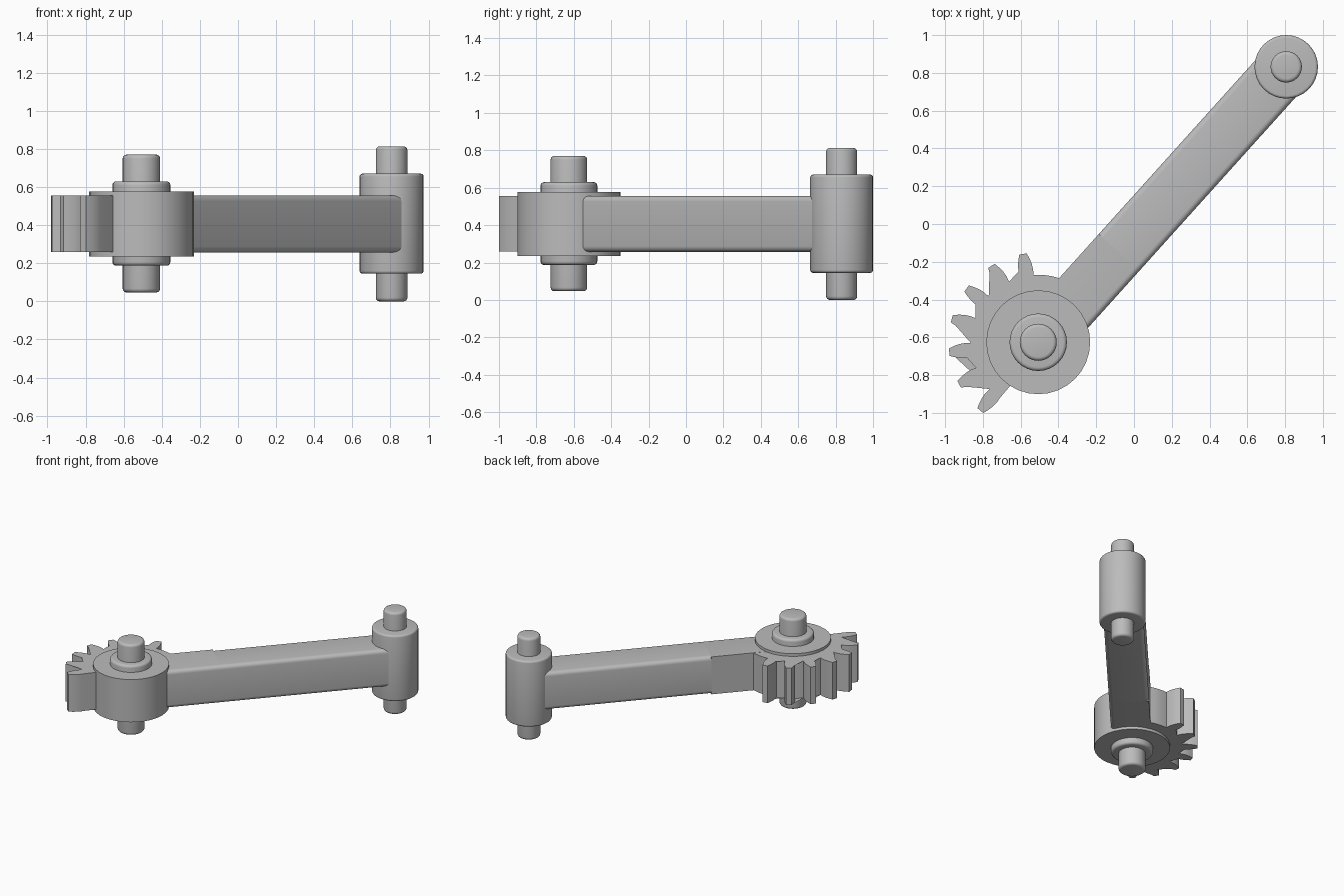
import bpy, bmesh
from math import sin, cos, radians, asin, pi
from mathutils import Matrix, Vector

cube = bpy.data.objects.get("Cube")
if cube:
    bpy.data.objects.remove(cube, do_unlink=True)

# One plain grey metal
metal = bpy.data.materials.new("grey_metal")
metal.use_nodes = True
GREY = (0.5, 0.5, 0.5, 1)
metal.diffuse_color = GREY
metal.node_tree.nodes["Principled BSDF"].inputs["Base Color"].default_value = GREY

HUB = Vector((-0.507, -0.626, 0))
BOSS = Vector((0.806, 0.832, 0))
SPAN = BOSS - HUB
ARM_Z = (0.257, 0.556)
HALF_W = 0.145


def finish(name, bm, matrix=Matrix()):
    bmesh.ops.recalc_face_normals(bm, faces=bm.faces)
    mesh = bpy.data.meshes.new(name)
    bm.to_mesh(mesh)
    bm.free()
    mesh.materials.append(metal)
    obj = bpy.data.objects.new(name, mesh)
    obj.matrix_world = matrix
    bpy.context.collection.objects.link(obj)
    bpy.ops.object.select_all(action='DESELECT')
    obj.select_set(True)
    bpy.context.view_layer.objects.active = obj
    bpy.ops.object.shade_smooth_by_angle(angle=radians(35))
    return obj


def prism(name, outline, vector, matrix=Matrix()):
    """Extrude a closed outline of 3D points along a vector."""
    bm = bmesh.new()
    face = bm.faces.new([bm.verts.new(p) for p in outline])
    moved = bmesh.ops.extrude_face_region(bm, geom=[face])["geom"]
    # The source face stays as the near cap
    verts = [g for g in moved if isinstance(g, bmesh.types.BMVert)]
    bmesh.ops.translate(bm, verts=verts, vec=vector)
    if face.is_valid and len([f for f in bm.faces if len(f.verts) == len(outline)]) < 2:
        bm.faces.new([v for v in bm.verts if v not in verts])
    return finish(name, bm, matrix)


def cylinder(name, centre, radius, z0, z1, round_edge=0, sides=32):
    """Upright cylinder with optionally rounded rims."""
    bm = bmesh.new()
    bmesh.ops.create_cone(bm, cap_ends=True, segments=sides, radius1=radius,
                          radius2=radius, depth=z1 - z0)
    if round_edge:
        rims = [e for e in bm.edges if abs(e.verts[0].co.z - e.verts[1].co.z) < 1e-5]
        bmesh.ops.bevel(bm, geom=rims, offset=round_edge, segments=4,
                        profile=0.5, affect='EDGES')
    return finish(name, bm, Matrix.Translation(centre + Vector((0, 0, (z0 + z1) / 2))))


# Hub end
cylinder("hub", HUB, 0.275, 0.236, 0.577)
cylinder("hub_collar", HUB, 0.152, 0.187, 0.63, 0.02)
cylinder("hub_pin", HUB, 0.098, 0.047, 0.77, 0.02)

# Far end
cylinder("end_boss", BOSS, 0.168, 0.145, 0.67, 0.015)
cylinder("end_pin", BOSS, 0.083, 0, 0.813, 0.02)


# Arm: local x runs along the arm, y to its left
def arm_section(x, left_round):
    r = 0.03
    points = []
    for sy, sz, start in ((1, 1, 0), (-1, 1, 90), (-1, -1, 180), (1, -1, 270)):
        cy = sy * (HALF_W - r)
        cz = ARM_Z[1] - r if sz > 0 else ARM_Z[0] + r
        if sy > 0 and not left_round:
            points.append((x, cy + r, cz + sz * r))
            continue
        for i in range(6):
            a = radians(start + 18 * i)
            points.append((x, cy + r * cos(a), cz + r * sin(a)))
    return points


along = Matrix.Translation(HUB) @ Vector((1, 0, 0)).rotation_difference(SPAN).to_matrix().to_4x4()
NOTCH = 0.64
prism("arm_root", arm_section(0, False), (NOTCH, 0, 0), along)
prism("arm", arm_section(NOTCH, True), (SPAN.length - NOTCH, 0, 0), along)

# Gear sector: root arc with seven teeth, ending on the last tooth's flank
ROOT = 0.357
TEETH = [radians(99.8 + 21.65 * i) for i in range(7)]
FLANK = [(0.355, 0.036), (0.385, 0.039), (0.415, 0.037), (0.445, 0.030), (0.474, 0.020)]


def polar(angle, radius, side=0):
    return (radius * cos(angle) - side * sin(angle),
            radius * sin(angle) + side * cos(angle), ARM_Z[0] + 0.001)


outline = [(0, 0, ARM_Z[0] + 0.001)]
previous = SPAN.to_2d().angle_signed(Vector((1, 0))) + asin(HALF_W / ROOT)
foot = asin(FLANK[0][1] / ROOT)
for tooth in TEETH:
    end = tooth - foot
    outline += [polar(previous + (end - previous) * i / 4, ROOT) for i in range(4)]
    outline += [polar(tooth, r, -w) for r, w in FLANK]
    outline += [polar(tooth, r, w) for r, w in reversed(FLANK)]
    previous = tooth + foot
outline.append(polar(TEETH[-1], 0.2, FLANK[0][1]))
prism("gear_sector", outline, (0, 0, ARM_Z[1] - ARM_Z[0] - 0.002), Matrix.Translation(HUB))
